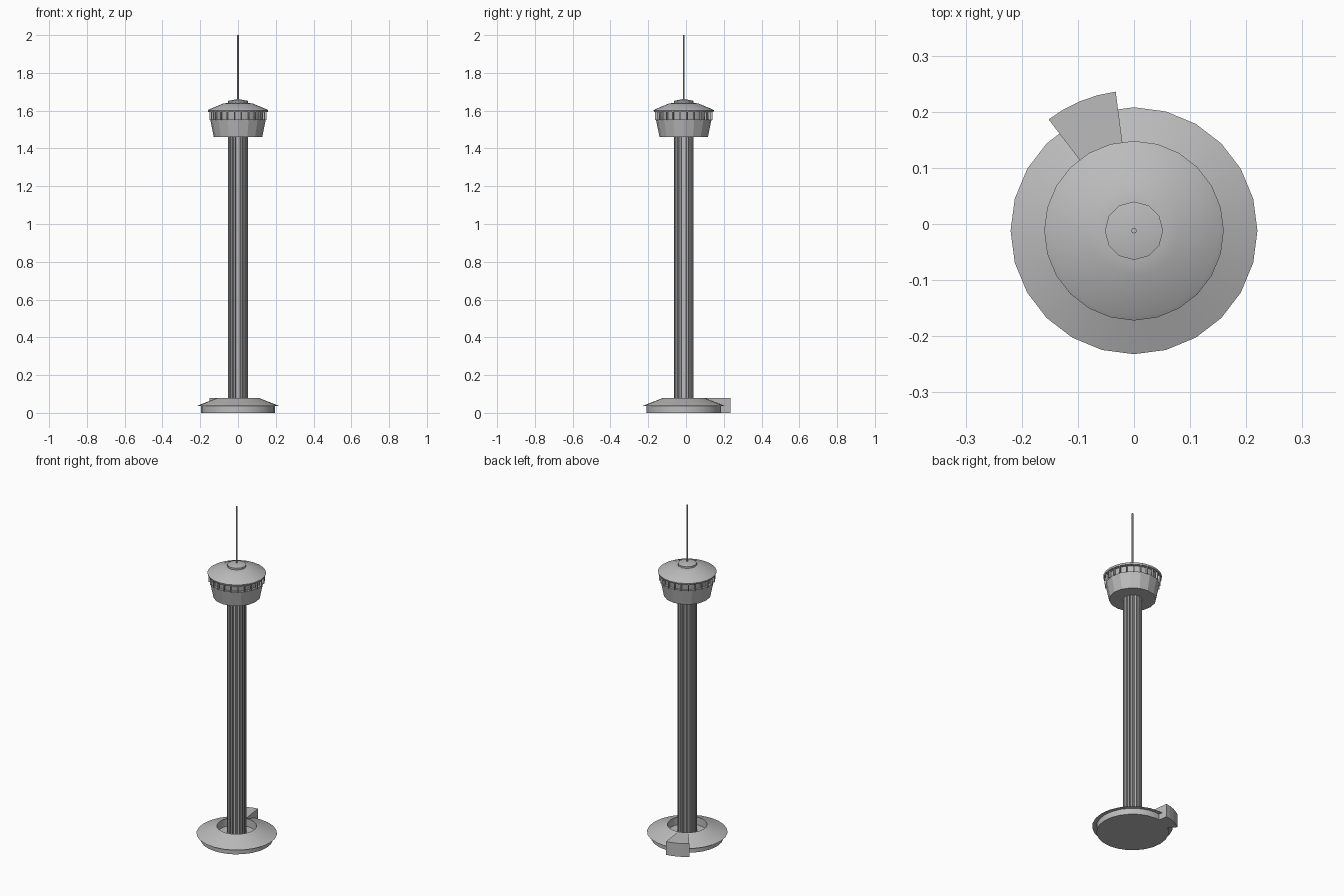
import bpy, bmesh
from math import sin, cos, pi, radians
from mathutils import Matrix, Vector

if "Cube" in bpy.data.objects:
    bpy.data.objects.remove(bpy.data.objects["Cube"])

AXIS = Vector((0, -0.012, 0))   # tower axis

grey = bpy.data.materials.new("concrete grey")
grey.use_nodes = True
grey.diffuse_color = (0.5, 0.5, 0.5, 1)
grey.node_tree.nodes["Principled BSDF"].inputs["Base Color"].default_value = grey.diffuse_color


def finish(name, bm, angle=30):
    bmesh.ops.recalc_face_normals(bm, faces=bm.faces)
    mesh = bpy.data.meshes.new(name)
    bm.to_mesh(mesh)
    bm.free()
    mesh.materials.append(grey)
    obj = bpy.data.objects.new(name, mesh)
    obj.location = AXIS
    bpy.context.collection.objects.link(obj)
    if angle:
        bpy.ops.object.select_all(action='DESELECT')
        obj.select_set(True)
        bpy.context.view_layer.objects.active = obj
        bpy.ops.object.shade_smooth_by_angle(angle=radians(angle))
    return obj


def lathe(name, profile, sides=24, angle=30):
    """Revolve (radius, height) points that start and end on the axis."""
    bm = bmesh.new()
    rings = []
    for r, z in profile:
        if r == 0:
            rings.append([bm.verts.new((0, 0, z))] * sides)
        else:
            rings.append([bm.verts.new((r * cos(2 * pi * i / sides), r * sin(2 * pi * i / sides), z))
                          for i in range(sides)])
    for low, high in zip(rings, rings[1:]):
        for i in range(sides):
            j = (i + 1) % sides
            corners = list(dict.fromkeys((low[i], low[j], high[j], high[i])))
            bm.faces.new(corners)
    return finish(name, bm, angle)


def prism(name, outline, bottom, top):
    """Extrude a flat outline upwards."""
    bm = bmesh.new()
    face = bm.faces.new([bm.verts.new((x, y, bottom)) for x, y in outline])
    new = bmesh.ops.extrude_face_region(bm, geom=[face])["geom"]
    bmesh.ops.translate(bm, vec=(0, 0, top - bottom),
                        verts=[v for v in new if isinstance(v, bmesh.types.BMVert)])
    return finish(name, bm, 0)


def polar(r, degrees):
    return r * cos(radians(degrees)), r * sin(radians(degrees))


# Round base with sloping skirt roof and an open well around the shaft
lathe("base_building", [(0, 0), (0.197, 0), (0.197, 0.036), (0.22, 0.036),
                        (0.108, 0.08), (0.106, 0.035), (0, 0.035)])

# Entrance block cutting through the skirt at the back
arc = [97.5 + 7.5 * i for i in range(5)]
prism("entrance_block", [polar(0.25, a) for a in arc] + [polar(0.112, a) for a in reversed(arc)],
      0, 0.08)

# Fluted shaft
flutes = []
for i in range(16):
    start = 22.5 * i
    flutes += [polar(r, start + d) for r, d in
               ((0.052, -6), (0.052, 6), (0.045, 8), (0.045, 14.5))]
prism("fluted_shaft", flutes, 0.03, 1.47)

# Flared lower pod
lathe("pod_body", [(0, 1.46), (0.128, 1.46), (0.147, 1.553), (0, 1.553)], 16, 15)

# Recessed window drum with posts around it
lathe("window_drum", [(0, 1.55), (0.132, 1.55), (0.14, 1.6), (0, 1.6)])
bm = bmesh.new()
for i in range(24):
    place = (Matrix.Rotation(2 * pi * (i + 0.5) / 24, 4, 'Z')
             @ Matrix.Translation((0.147, 0, 1.576))
             @ Matrix.Diagonal((0.012, 0.005, 0.05, 1)))
    bmesh.ops.create_cube(bm, size=1, matrix=place)
finish("window_posts", bm, 0)

# Shallow roof with a thin rim
lathe("pod_roof", [(0, 1.592), (0.157, 1.592), (0.16, 1.602), (0.152, 1.607),
                   (0.08, 1.637), (0.05, 1.642), (0, 1.642)])

# Antenna cap and mast
lathe("antenna_cap", [(0, 1.635), (0.052, 1.635), (0.052, 1.652), (0, 1.662)], 12, 20)
lathe("antenna_mast", [(0, 1.65), (0.005, 1.65), (0.005, 2), (0, 2)], 8)
